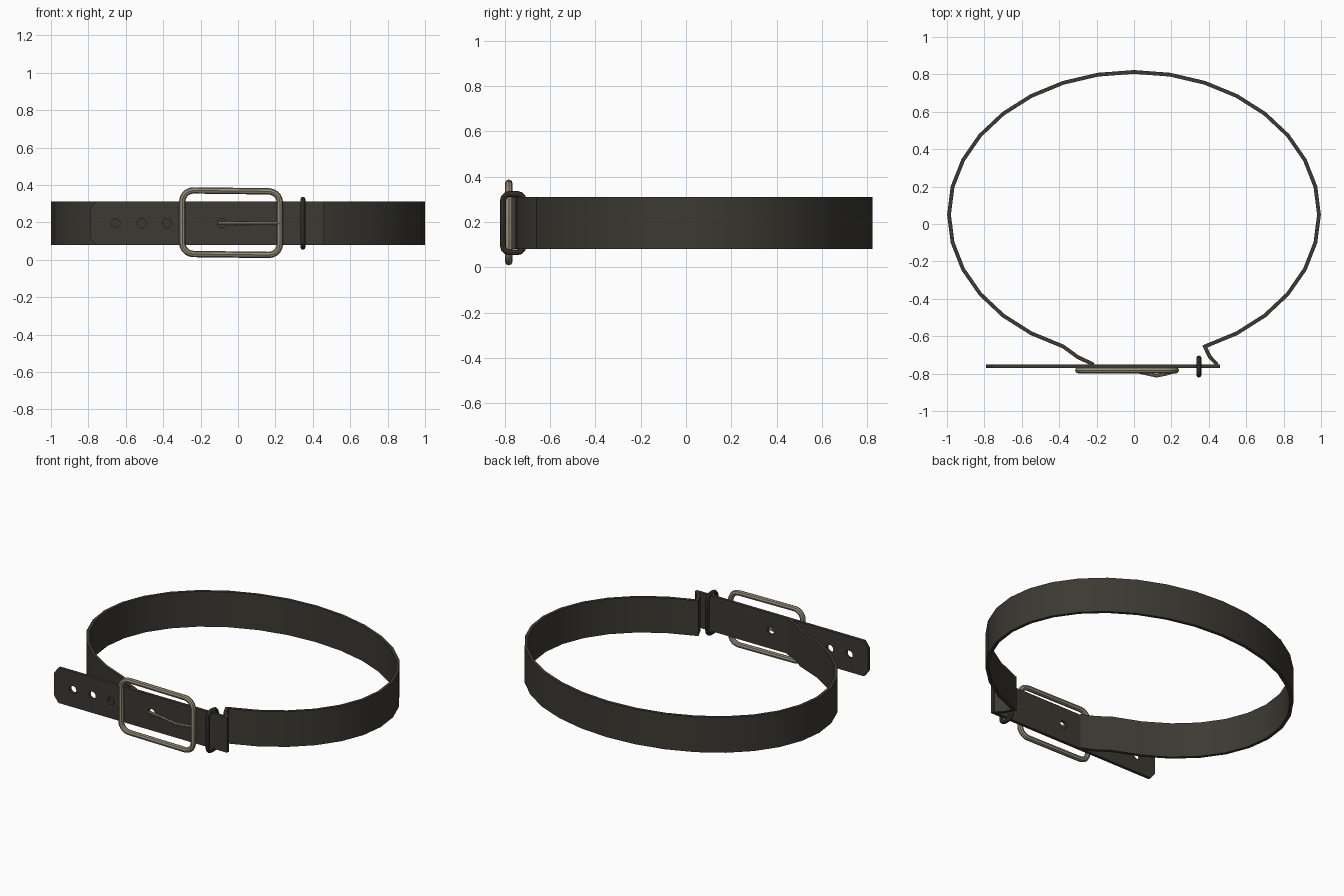
import bpy, bmesh
from math import sin, cos, pi, radians

cube = bpy.data.objects.get("Cube")
if cube:
    bpy.data.objects.remove(cube, do_unlink=True)

MID_Z, HALF_H, FRONT_Y = 0.195, 0.115, -0.76


def material(name, color, metallic=0.0):
    mat = bpy.data.materials.new(name)
    mat.use_nodes = True
    mat.diffuse_color = (*color, 1)
    bsdf = next(n for n in mat.node_tree.nodes if n.type == 'BSDF_PRINCIPLED')
    bsdf.inputs["Base Color"].default_value = (*color, 1)
    bsdf.inputs["Roughness"].default_value = 0.6
    return mat


leather = material("dark leather", (0.043, 0.041, 0.032))
metal = material("aged metal", (0.29, 0.255, 0.185))


def finish(obj, mat):
    """Turn the object into a mesh with its material and smooth shading."""
    obj.data.materials.append(mat)
    bpy.ops.object.select_all(action='DESELECT')
    obj.select_set(True)
    bpy.context.view_layer.objects.active = obj
    bpy.ops.object.convert(target='MESH')
    bpy.ops.object.shade_smooth_by_angle(angle=radians(40))


def link(name, data):
    obj = bpy.data.objects.new(name, data)
    bpy.context.collection.objects.link(obj)
    return obj


def add_spline(curve, points, cyclic=True):
    spline = curve.splines.new('POLY')
    spline.points.add(len(points) - 1)
    for p, co in zip(spline.points, points):
        p.co = (*co, 1)
    spline.use_cyclic_u = cyclic


def tube(name, points, radius, mat, cyclic=True):
    curve = bpy.data.curves.new(name, 'CURVE')
    curve.dimensions = '3D'
    curve.bevel_depth = radius
    curve.bevel_resolution = 2
    curve.use_fill_caps = True
    add_spline(curve, points, cyclic)
    finish(link(name, curve), mat)


def rounded_rect(half_w, half_h, r, steps=5):
    """Corner arcs of a rounded rectangle centred on the origin."""
    pts = []
    for k, (sx, sy) in enumerate([(1, 1), (-1, 1), (-1, -1), (1, -1)]):
        for i in range(steps + 1):
            a = (k + i / steps) * pi / 2
            pts.append((sx * (half_w - r) + r * cos(a), sy * (half_h - r) + r * sin(a)))
    return pts


# Strap: a ribbon round an oval, with both ends bent in to the front piece
step = pi / 16
path = [(0.989 * sin(i * step), 0.05 + 0.763 * cos(i * step)) for i in range(-14, 15)]
path = [(-0.215, -0.752), (-0.30, -0.712)] + path + [(0.405, -0.71), (0.445, -0.752)]
bm = bmesh.new()
rows = [[bm.verts.new((x, y, MID_Z + s * HALF_H)) for s in (-1, 1)] for x, y in path]
for a, b in zip(rows, rows[1:]):
    bm.faces.new((a[0], b[0], b[1], a[1]))
mesh = bpy.data.meshes.new("strap")
bm.to_mesh(mesh)
bm.free()
strap = link("strap", mesh)
solid = strap.modifiers.new("thickness", 'SOLIDIFY')
solid.thickness = 0.02
solid.offset = 0
solid.use_even_offset = True
finish(strap, leather)

# Front piece: flat tongue with a clipped tip and punched holes
tongue = bpy.data.curves.new("tongue", 'CURVE')
tongue.dimensions = '2D'
tongue.fill_mode = 'BOTH'
tongue.extrude = 0.01
left, right, cut = -0.79, 0.46, 0.03
add_spline(tongue, [(left, -HALF_H + 0.04, 0), (left + cut, -HALF_H, 0), (right, -HALF_H, 0),
                    (right, HALF_H, 0), (left + cut, HALF_H, 0), (left, HALF_H - 0.04, 0)])
for hx in (-0.655, -0.515, -0.38, -0.085):
    add_spline(tongue, [(hx + 0.025 * cos(i * pi / 6), 0.025 * sin(i * pi / 6), 0)
                        for i in range(12)])
tongue_obj = link("tongue", tongue)
tongue_obj.location = (0, FRONT_Y, MID_Z)
tongue_obj.rotation_euler = (pi / 2, 0, 0)
finish(tongue_obj, leather)

# Buckle frame, leaning very slightly
tube("buckle_frame",
     [(x - 0.037, -0.782, 0.198 + z - 0.012 * x) for x, z in rounded_rect(0.261, 0.170, 0.06)],
     0.017, metal)

# Buckle pin: hinged on the frame, bent outwards, its tip in a hole
tube("buckle_pin",
     [(0.225, -0.785, MID_Z), (0.17, -0.802, MID_Z), (0.12, -0.812, MID_Z),
      (0.0, -0.785, MID_Z), (-0.105, -0.768, MID_Z)],
     0.009, metal, cyclic=False)

# Keeper loop round the front piece
tube("keeper_loop",
     [(0.347, y - 0.762, MID_Z + z) for y, z in rounded_rect(0.046, 0.129, 0.03, 3)],
     0.013, leather)
